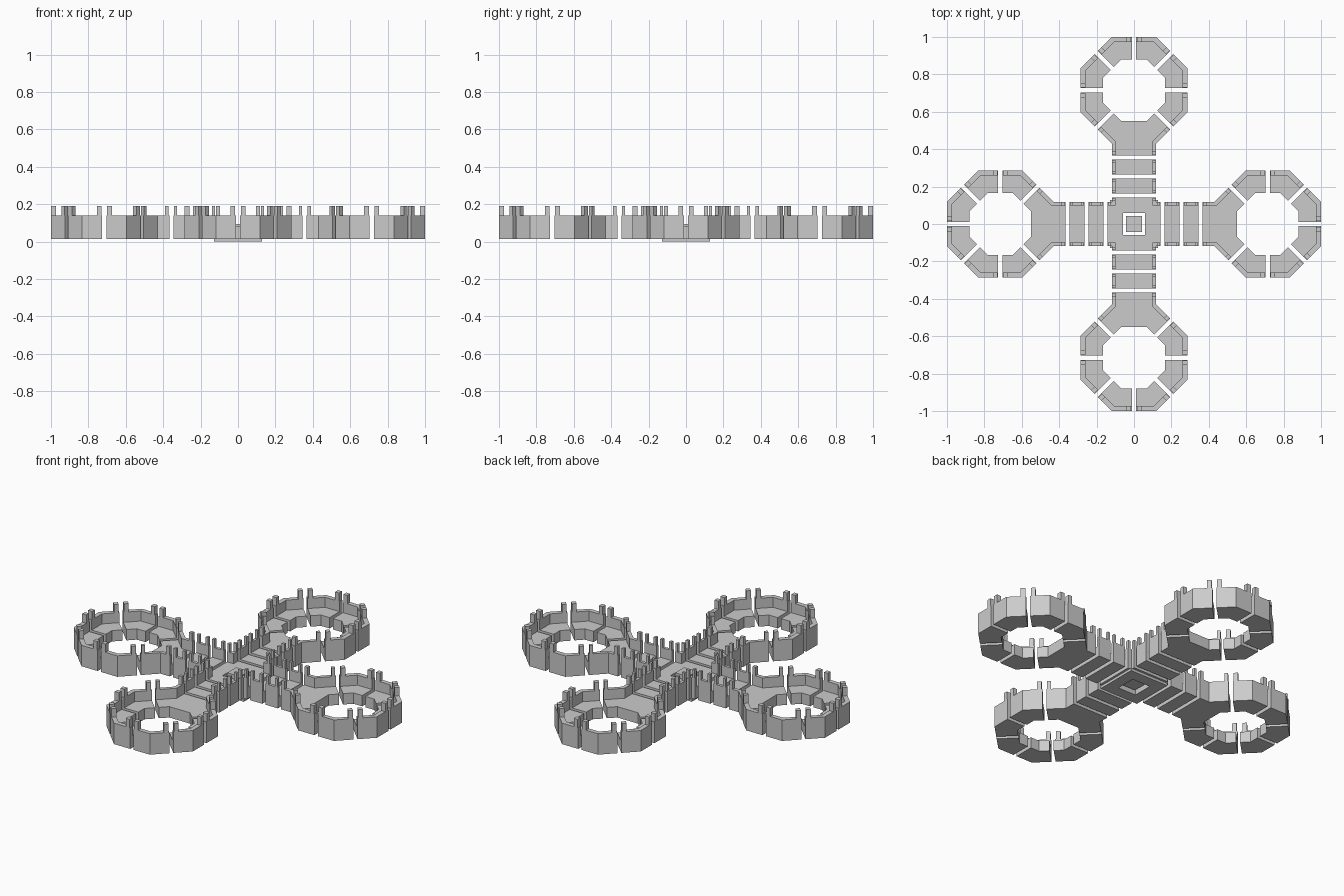
import bpy, bmesh
from math import radians, cos, sin, pi
from mathutils import Vector

if "Cube" in bpy.data.objects:
    bpy.data.objects.remove(bpy.data.objects["Cube"])

Z0, FLOOR, WALL, TOP = 0.015, 0.08, 0.14, 0.19   # level heights
RING_Y, OUT, INN = 0.715, 0.285, 0.165           # ring centre and apothems
HALF, GAP = 0.118, 0.011                         # corridor half width, half gap


def prism(bm, loops, z0, z1):
    """Solid from an outline (plus optional hole loops)."""
    edges = []
    for loop in loops:
        vs = [bm.verts.new((p[0], p[1], z0)) for p in loop]
        edges += [bm.edges.new((vs[i], vs[(i + 1) % len(vs)])) for i in range(len(vs))]
    res = bmesh.ops.triangle_fill(bm, edges=edges, use_beauty=True)
    faces = [f for f in res['geom'] if isinstance(f, bmesh.types.BMFace)]
    ext = bmesh.ops.extrude_face_region(bm, geom=faces)
    for v in ext['geom']:
        if isinstance(v, bmesh.types.BMVert):
            v.co.z = z1


def offset(path, d):
    """Offset an open path to its left with mitred corners."""
    pts = [Vector(p) for p in path]
    n = []
    for a, b in zip(pts, pts[1:]):
        t = (b - a).normalized()
        n.append(Vector((-t.y, t.x)))
    out = [pts[0] + n[0] * d]
    for i in range(1, len(pts) - 1):
        m = n[i - 1] + n[i]
        out.append(pts[i] + m * (2 * d / m.length_squared))
    return out + [pts[-1] + n[-1] * d]


def strip(path, d):
    return [Vector(p) for p in path] + offset(path, d)[::-1]


def walls(bm, path, thick, m0, m1):
    """Parapet along a path, with a merlon near each end."""
    prism(bm, [strip(path, thick)], FLOOR, WALL)
    for end, nxt, flip in ((path[0], path[1], False), (path[-1], path[-2], True)):
        a = Vector(end)
        t = (Vector(nxt) - a).normalized()
        seg = [a + t * m0, a + t * m1]
        prism(bm, [strip(seg[::-1] if flip else seg, thick)], WALL, TOP)


def finish(bm, name):
    bmesh.ops.recalc_face_normals(bm, faces=bm.faces)
    me = bpy.data.meshes.new(name)
    bm.to_mesh(me)
    bm.free()
    return me


def place(me, name, angle=0):
    ob = bpy.data.objects.new(name, me)
    ob.rotation_euler.z = angle
    bpy.context.collection.objects.link(ob)


def four(me):
    for i in range(4):
        place(me, f"{me.name}_{i + 1}", i * pi / 2)


def mid(deg, ap, side):
    """Point on an octagon face centre, shifted along the face by the gap."""
    a = radians(deg)
    return (ap * cos(a) - side * GAP * sin(a), RING_Y + ap * sin(a) + side * GAP * cos(a))


def corner(deg, ap):
    a, r = radians(deg), ap / cos(pi / 8)
    return (r * cos(a), RING_Y + r * sin(a))


# six bent segments of each octagonal ring
for k in range(6):
    s = -45 + 45 * k
    outer = [mid(s, OUT, 1), corner(s + 22.5, OUT), mid(s + 45, OUT, -1)]
    inner = [mid(s, INN, 1), corner(s + 22.5, INN), mid(s + 45, INN, -1)]
    bm = bmesh.new()
    prism(bm, [outer + inner[::-1]], Z0, FLOOR)
    walls(bm, outer, 0.027, 0.004, 0.029)
    four(finish(bm, f"ring_segment_{k + 1}"))

# junction between corridor and ring
right = [(HALF, 0.367), corner(-67.5, OUT), mid(-45, OUT, -1)]
left = [(-x, y) for x, y in right[::-1]]
inner = [mid(-45, INN, -1), corner(-67.5, INN), corner(-112.5, INN), mid(225, INN, 1)]
bm = bmesh.new()
prism(bm, [right + inner + left], Z0, FLOOR)
for p in (right, left):
    walls(bm, p, 0.022, 0.004, 0.024)
four(finish(bm, "ring_junction"))

# two corridor tiles per arm
for k, (y0, y1) in enumerate(((0.163, 0.243), (0.265, 0.345))):
    r, l = [(HALF, y0), (HALF, y1)], [(-HALF, y1), (-HALF, y0)]
    bm = bmesh.new()
    prism(bm, [r + l], Z0, FLOOR)
    for p in (r, l):
        walls(bm, p, 0.018, 0.003, 0.018)
    four(finish(bm, f"corridor_tile_{k + 1}"))


def square(h):
    return [(h, h), (-h, h), (-h, -h), (h, -h)]


# central crossing with a square slot, base plate and corner parapets
corner_path = [(0.142, HALF), (HALF, HALF), (HALF, 0.142)]
bm = bmesh.new()
outline, p = [], [Vector(c) for c in corner_path]
for i in range(4):
    outline += p
    walls(bm, p, 0.02, 0.003, 0.018)
    p = [Vector((-c.y, c.x)) for c in p]
prism(bm, [outline, square(0.06)], Z0, FLOOR)
place(finish(bm, "central_crossing"), "central_crossing")

bm = bmesh.new()
prism(bm, [square(0.128), square(0.06)], 0, Z0)
place(finish(bm, "base_plate"), "base_plate")

# small block standing in the slot
bm = bmesh.new()
prism(bm, [square(0.042)], Z0, FLOOR + 0.015)
place(finish(bm, "centre_block"), "centre_block")
